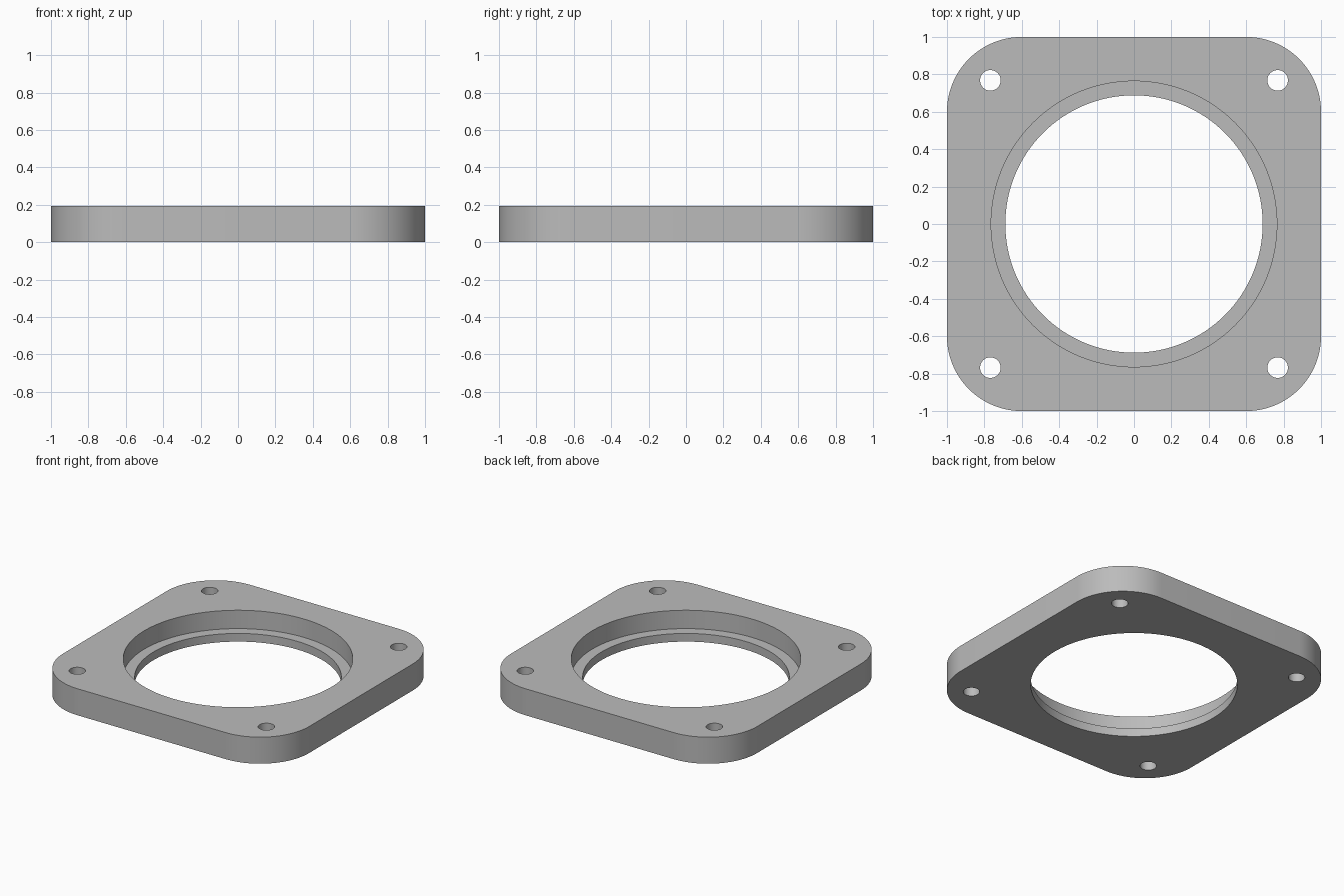
import bpy
import bmesh
import math

HEIGHT = 0.195
LEDGE = 0.06

if "Cube" in bpy.data.objects:
    bpy.data.objects.remove(bpy.data.objects["Cube"])

grey = bpy.data.materials.new("plain grey")
grey.use_nodes = True
colour = (0.5, 0.5, 0.5, 1)
grey.diffuse_color = colour
grey.node_tree.nodes["Principled BSDF"].inputs["Base Color"].default_value = colour


def add_cylinder(name, radius, bottom, top, x=0, y=0, sides=128):
    bpy.ops.mesh.primitive_cylinder_add(
        vertices=sides, radius=radius, depth=top - bottom,
        location=(x, y, (bottom + top) / 2))
    obj = bpy.context.object
    obj.name = name
    obj.data.materials.append(grey)
    return obj


# Square plate with rounded vertical corners
bpy.ops.mesh.primitive_cube_add(size=1, location=(0, 0, HEIGHT / 2))
plate = bpy.context.object
plate.name = "flange_plate"
plate.scale = (2, 2, HEIGHT)
bpy.ops.object.transform_apply(location=True, rotation=False, scale=True)
plate.data.materials.append(grey)
bm = bmesh.new()
bm.from_mesh(plate.data)
uprights = [e for e in bm.edges
            if abs(e.verts[0].co.z - e.verts[1].co.z) > HEIGHT / 2]
bmesh.ops.bevel(bm, geom=uprights, offset=0.4, offset_type='OFFSET',
                segments=24, profile=0.5, affect='EDGES')
bm.to_mesh(plate.data)
bm.free()

# Central bore, wider recess above the ledge, and four bolt holes
cutters = [add_cylinder("bore_cutter", 0.688, -0.1, HEIGHT + 0.1),
           add_cylinder("recess_cutter", 0.764, LEDGE, HEIGHT + 0.1)]
for x in (-0.768, 0.768):
    for y in (-0.768, 0.768):
        cutters.append(add_cylinder("bolt_hole_cutter", 0.055, -0.1,
                                    HEIGHT + 0.1, x, y, 48))

bpy.ops.object.select_all(action='DESELECT')
plate.select_set(True)
bpy.context.view_layer.objects.active = plate
for cutter in cutters:
    cut = plate.modifiers.new(cutter.name, 'BOOLEAN')
    cut.operation = 'DIFFERENCE'
    cut.solver = 'EXACT'
    cut.object = cutter
    bpy.ops.object.modifier_apply(modifier=cut.name)
    bpy.data.objects.remove(cutter)

bpy.ops.object.shade_smooth_by_angle(angle=math.radians(30))
